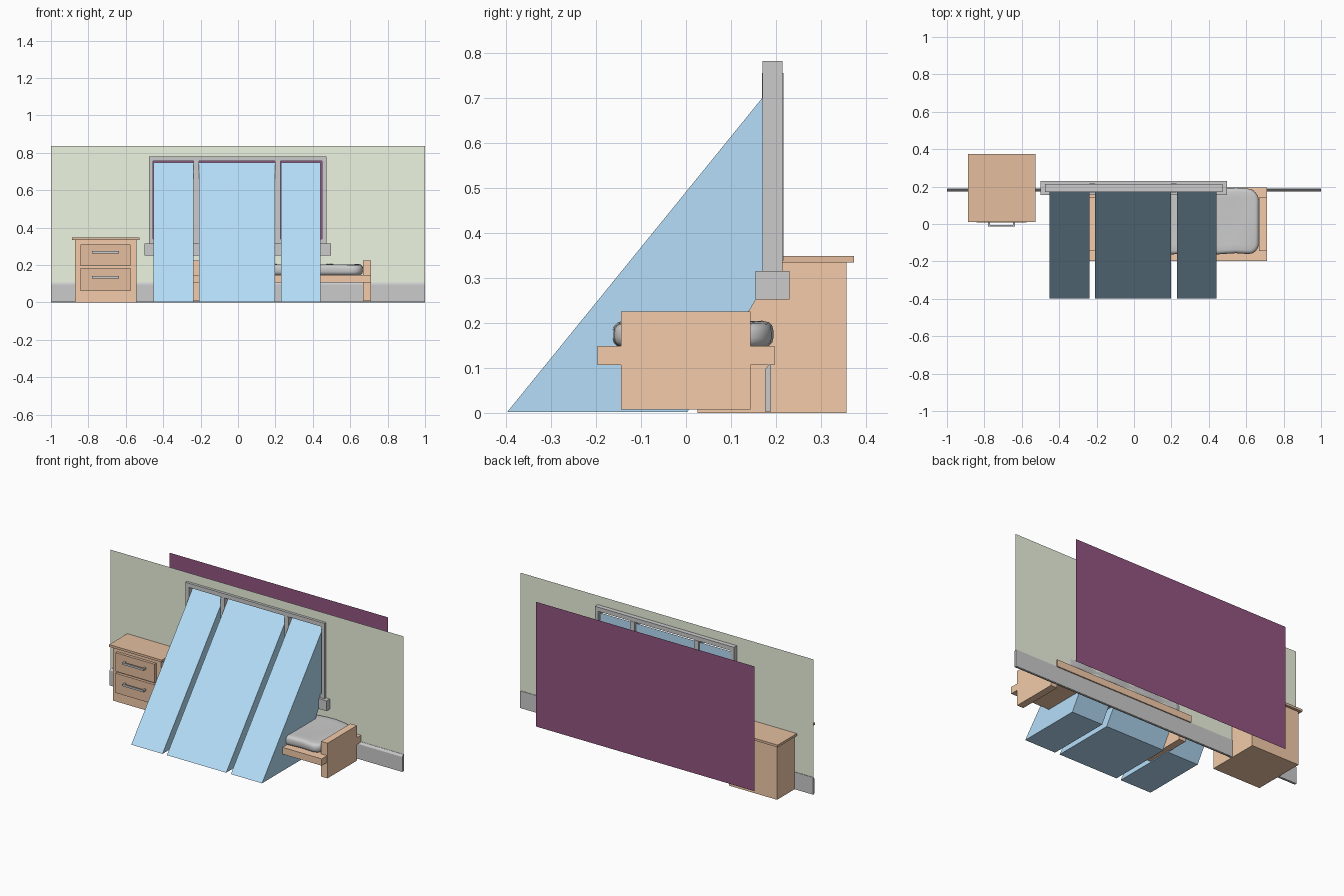
import bpy, bmesh, math

if "Cube" in bpy.data.objects:
    bpy.data.objects.remove(bpy.data.objects["Cube"])


def material(name, r, g, b):
    m = bpy.data.materials.new(name)
    m.diffuse_color = (r, g, b, 1)
    m.use_nodes = True
    m.node_tree.nodes["Principled BSDF"].inputs["Base Color"].default_value = m.diffuse_color
    return m


WOOD = material("light_wood", 0.9, 0.6, 0.4)
DARK_WOOD = material("dark_wood", 0.78, 0.52, 0.35)
GREEN = material("wall_green", 0.85, 0.91, 0.75)
BLUE = material("moonlight_blue", 0.46, 0.73, 0.95)
PURPLE = material("night_purple", 0.29, 0.09, 0.22)


def add_mesh(name, verts, faces, mat=None):
    me = bpy.data.meshes.new(name)
    bm = bmesh.new()
    vs = [bm.verts.new(v) for v in verts]
    for f in faces:
        bm.faces.new([vs[i] for i in f])
    if len(faces) > 1:
        bmesh.ops.recalc_face_normals(bm, faces=bm.faces)
    bm.to_mesh(me)
    bm.free()
    ob = bpy.data.objects.new(name, me)
    bpy.context.collection.objects.link(ob)
    if mat:
        me.materials.append(mat)
    return ob


def extrude_x(name, profile, x0, x1, mat=None):
    """Solid from a (y, z) profile swept between x0 and x1."""
    n = len(profile)
    verts = [(x, y, z) for x in (x0, x1) for y, z in profile]
    faces = [tuple(range(n)), tuple(range(n, 2 * n))]
    faces += [(i, (i + 1) % n, n + (i + 1) % n, n + i) for i in range(n)]
    return add_mesh(name, verts, faces, mat)


def box(name, x, y, z, mat=None):
    return extrude_x(name, [(y[0], z[0]), (y[1], z[0]), (y[1], z[1]), (y[0], z[1])],
                     x[0], x[1], mat)


# Wall sheet with a window opening
xs, zs = (-1, -0.465, 0.462, 1), (0, 0.29, 0.77, 0.836)
add_mesh("wall", [(x, 0.186, z) for z in zs for x in xs],
         [(r * 4 + c, r * 4 + c + 1, r * 4 + c + 5, r * 4 + c + 4)
          for r in range(3) for c in range(3) if (r, c) != (1, 1)], GREEN)

# Night sky sheet behind the window
add_mesh("night_sky", [(-0.747, 0.397, 0.035), (0.747, 0.397, 0.035),
                       (0.747, 0.397, 0.805), (-0.747, 0.397, 0.805)], [(0, 1, 2, 3)], PURPLE)

# Skirting board with a sloped top edge
extrude_x("skirting_board", [(0.175, 0.003), (0.189, 0.003), (0.189, 0.108),
                             (0.184, 0.108), (0.175, 0.095)], -1, 1)

# Window frame, mullions and sill
FY = (0.17, 0.214)
box("frame_top", (-0.477, 0.472), FY, (0.755, 0.781))
box("frame_bottom", (-0.455, 0.45), FY, (0.31, 0.338))
box("frame_left", (-0.477, -0.455), FY, (0.31, 0.755))
box("frame_right", (0.45, 0.472), FY, (0.31, 0.755))
for i, x in enumerate((-0.223, 0.213)):
    box(f"mullion_{i}", (x - 0.014, x + 0.014), (0.169, 0.216), (0.338, 0.755))
box("window_sill", (-0.501, 0.497), (0.154, 0.23), (0.252, 0.315))

# Slanted light shafts falling from each pane to the floor
for i, (x0, x1) in enumerate(((-0.451, -0.238), (-0.208, 0.197), (0.229, 0.442))):
    extrude_x(f"light_shaft_{i}", [(-0.397, 0.002), (0.003, 0.002), (0.208, 0.338), (0.208, 0.747)],
              x0, x1, BLUE)

# Bed: slab with an end board at each end
box("bed_base", (-0.244, 0.71), (-0.197, 0.196), (0.106, 0.148), WOOD)
for name, x0 in (("headboard", 0.668), ("footboard", -0.246)):
    box(name, (x0, x0 + 0.044), (-0.144, 0.143), (0.008, 0.225), WOOD)

# Mattress: rounded slab with a gently uneven, puffy surface
mx, my, mz = (-0.2, 0.668), (-0.16, 0.19), (0.146, 0.202)
mattress = box("mattress", mx, my, mz)
bm = bmesh.new()
bm.from_mesh(mattress.data)
upright = [e for e in bm.edges if abs(e.verts[0].co.z - e.verts[1].co.z) > 0.01]
bmesh.ops.bevel(bm, geom=upright, offset=0.06, segments=4, profile=0.5, affect='EDGES')
rims = [e for e in bm.edges if abs(e.verts[0].co.z - e.verts[1].co.z) < 1e-5]
bmesh.ops.bevel(bm, geom=rims, offset=0.02, segments=3, profile=0.5, affect='EDGES')
for axis, lo, hi, n in ((0, mx[0], mx[1], 14), (1, my[0], my[1], 7)):
    for k in range(1, n):
        co, no = [0, 0, 0], [0, 0, 0]
        co[axis], no[axis] = lo + (hi - lo) * k / n, 1
        bmesh.ops.bisect_plane(bm, geom=bm.verts[:] + bm.edges[:] + bm.faces[:],
                               plane_co=co, plane_no=no)
for v in bm.verts:
    x, y, z = v.co
    wave = math.sin(x * 21 + 0.5) * math.cos(y * 17)
    if z > 0.18:
        v.co.z += 0.003 * wave
    v.co.y += 0.004 * math.sin(x * 26)
bm.to_mesh(mattress.data)
bm.free()

# Nightstand carcass and top
box("nightstand_body", (-0.872, -0.543), (0.026, 0.357), (0, 0.335), WOOD)
box("nightstand_top", (-0.887, -0.527), (0.01, 0.373), (0.334, 0.348), DARK_WOOD)

# Drawers with bar handles
for i, (z0, z1) in enumerate(((0.195, 0.31), (0.062, 0.183))):
    box(f"drawer_front_{i}", (-0.842, -0.576), (0.009, 0.03), (z0, z1), DARK_WOOD)
    hz = z0 + 0.073
    box(f"handle_bar_{i}", (-0.781, -0.636), (-0.014, -0.005), (hz - 0.006, hz + 0.006))
    for j, hx in enumerate((-0.781, -0.646)):
        box(f"handle_post_{i}_{j}", (hx, hx + 0.01), (-0.006, 0.012), (hz - 0.006, hz + 0.006))

# Soften the mattress shading
bpy.ops.object.select_all(action='DESELECT')
mattress.select_set(True)
bpy.context.view_layer.objects.active = mattress
bpy.ops.object.shade_smooth_by_angle(angle=math.radians(50))
